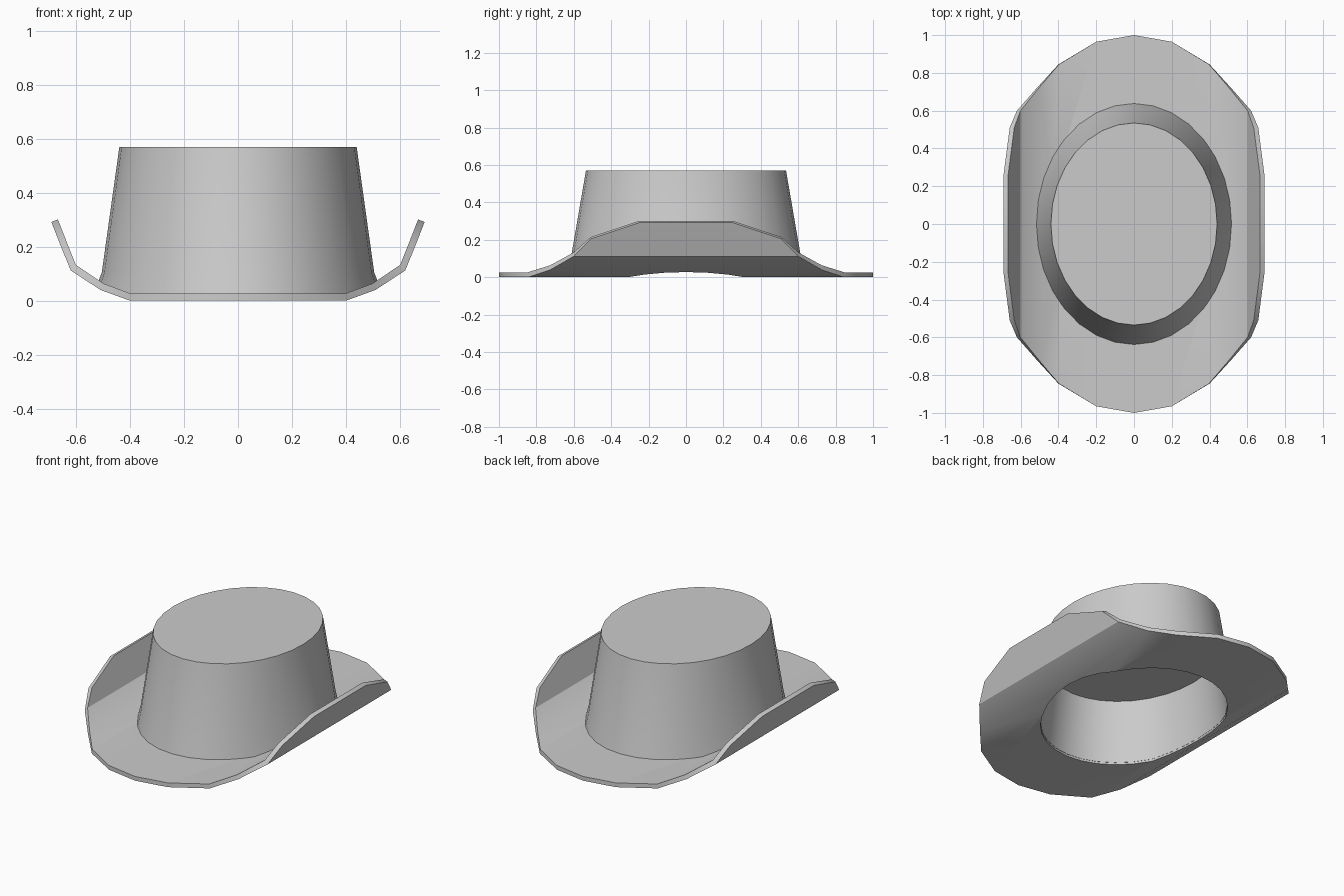
import bpy, bmesh, math

if "Cube" in bpy.data.objects:
    bpy.data.objects.remove(bpy.data.objects["Cube"])

SEG = 32
# Half profile of the brim underside: x, z, half length in y
BRIM = [(0, 0, 1.0), (0.2, 0, 0.965), (0.4, 0, 0.845), (0.51, 0.04, 0.725),
        (0.62, 0.112, 0.60), (0.658, 0.205, 0.51), (0.692, 0.292, 0.25)]
THICK = 0.026


def brim_z(x):
    x = abs(x)
    for (x0, z0, _), (x1, z1, _) in zip(BRIM, BRIM[1:]):
        if x <= x1:
            return z0 + (z1 - z0) * (x - x0) / (x1 - x0)
    return BRIM[-1][1]


def make_object(name, bm):
    bmesh.ops.recalc_face_normals(bm, faces=bm.faces)
    mesh = bpy.data.meshes.new(name)
    bm.to_mesh(mesh)
    bm.free()
    ob = bpy.data.objects.new(name, mesh)
    bpy.context.collection.objects.link(ob)
    return ob


def loft(name, rings):
    """Stack elliptical rings (rx, ry, z, follow brim?) and cap both ends."""
    bm = bmesh.new()
    loops = []
    for rx, ry, z, follow in rings:
        loop = []
        for i in range(SEG):
            a = 2 * math.pi * i / SEG
            x, y = rx * math.cos(a), ry * math.sin(a)
            loop.append(bm.verts.new((x, y, z + (brim_z(x) if follow else 0))))
        loops.append(loop)
    for lo, hi in zip(loops, loops[1:]):
        for i in range(SEG):
            j = (i + 1) % SEG
            bm.faces.new((lo[i], lo[j], hi[j], hi[i]))
    bm.faces.new(loops[0])
    bm.faces.new(loops[-1])
    return make_object(name, bm)


def apply(ob):
    bpy.ops.object.select_all(action='DESELECT')
    ob.select_set(True)
    bpy.context.view_layer.objects.active = ob
    for m in list(ob.modifiers):
        bpy.ops.object.modifier_apply(modifier=m.name)
    bpy.ops.object.shade_smooth_by_angle(angle=math.radians(30))


# Brim: lengthwise strips, curled up at both sides
bm = bmesh.new()
columns = [(-x, z, h) for x, z, h in BRIM[:0:-1]] + BRIM
rows = [(bm.verts.new((x, -h, z)), bm.verts.new((x, h, z))) for x, z, h in columns]
for a, b in zip(rows, rows[1:]):
    bm.faces.new((a[0], b[0], b[1], a[1]))
brim = make_object("brim", bm)
if brim.data.polygons[0].normal.z < 0:
    brim.data.flip_normals()
solid = brim.modifiers.new("thickness", 'SOLIDIFY')
solid.thickness = THICK
solid.offset = 1
solid.use_even_offset = True

# Head opening through the brim
cutter = loft("head_opening_cutter", [(0.476, 0.578, -0.2, False), (0.476, 0.578, 0.2, False)])
cutter.hide_render = True
cut = brim.modifiers.new("head_opening", 'BOOLEAN')
cut.operation = 'DIFFERENCE'
cut.solver = 'EXACT'
cut.object = cutter
apply(brim)
bpy.data.objects.remove(cutter, do_unlink=True)

# Crown: hollow inside, flared foot, tapered wall, flat top
crown = loft("crown", [
    (0.435, 0.53, 0.38, False),
    (0.474, 0.576, 0.012, True),
    (0.52, 0.64, 0.015, True),
    (0.518, 0.638, THICK, True),
    (0.505, 0.615, 0.105, False),
    (0.44, 0.535, 0.57, False),
])
apply(crown)
